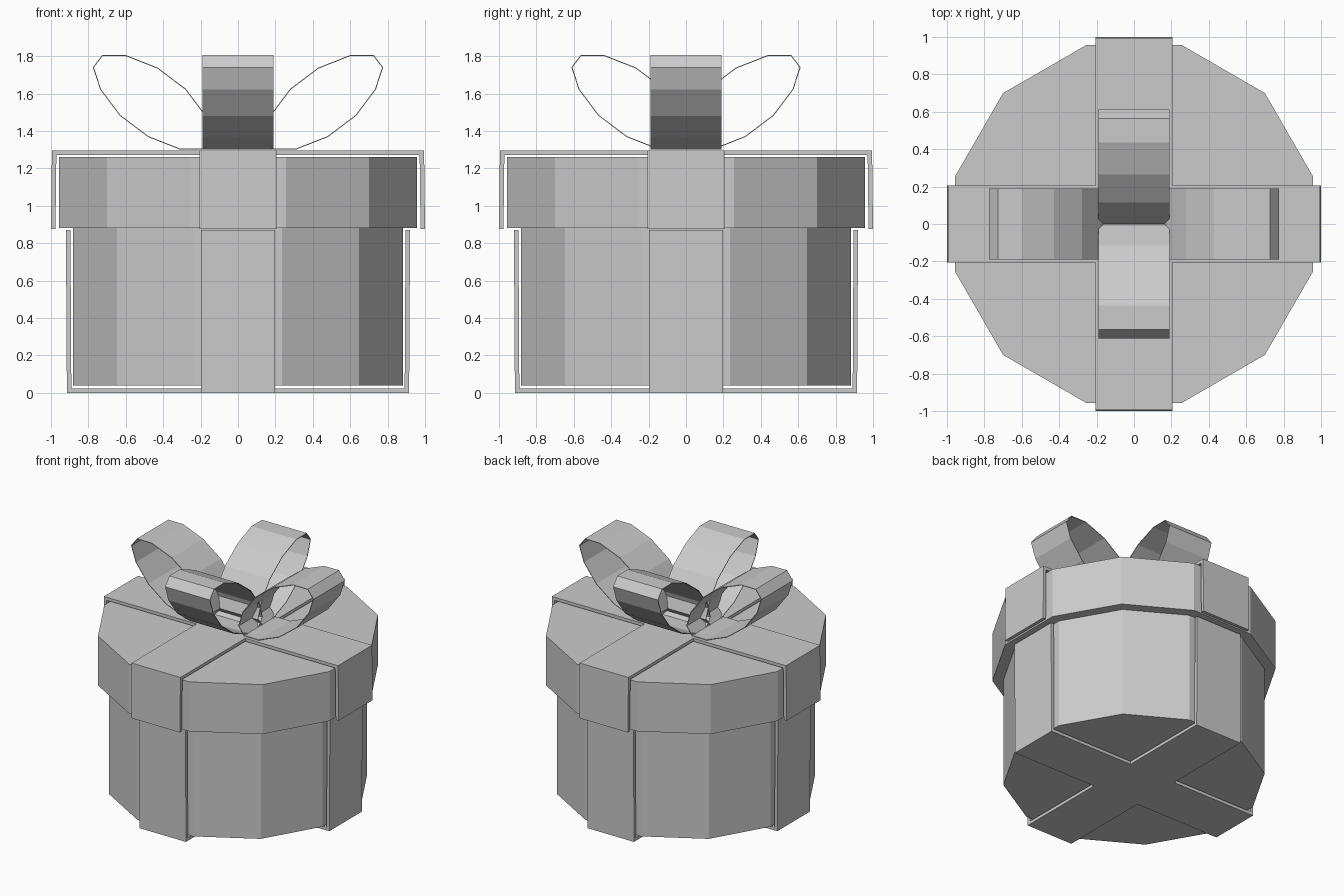
import bpy, bmesh
from math import radians, cos, sin
from mathutils import Matrix

if "Cube" in bpy.data.objects:
    bpy.data.objects.remove(bpy.data.objects["Cube"])


def to_object(name, bm):
    mesh = bpy.data.meshes.new(name)
    bm.to_mesh(mesh)
    bm.free()
    obj = bpy.data.objects.new(name, mesh)
    bpy.context.collection.objects.link(obj)
    return obj


def solidify(obj, thickness):
    mod = obj.modifiers.new("thickness", 'SOLIDIFY')
    mod.thickness = thickness
    mod.offset = 0
    mod.use_even_offset = True


def prism(name, apothem, z0, z1):
    # twelve-sided drum with flats facing the axes
    bpy.ops.mesh.primitive_cylinder_add(
        vertices=12, radius=apothem / cos(radians(15)), depth=z1 - z0,
        location=(0, 0, (z0 + z1) / 2), rotation=(0, 0, radians(15)))
    bpy.context.object.name = name


def ribbon_cross(name, w, flat_r, flat_z, end_r, end_z, thickness):
    # centre square plus four arms, each folded over the rim
    bm = bmesh.new()
    path = [(w, flat_z), (flat_r, flat_z), (end_r, end_z)]
    bm.faces.new([bm.verts.new(p) for p in
                  [(-w, -w, flat_z), (w, -w, flat_z), (w, w, flat_z), (-w, w, flat_z)]])
    for k in range(4):
        rot = Matrix.Rotation(radians(90 * k), 4, 'Z')
        for (r0, z0), (r1, z1) in zip(path, path[1:]):
            quad = [(r0, -w, z0), (r1, -w, z1), (r1, w, z1), (r0, w, z0)]
            verts = [bm.verts.new(p) for p in quad]
            bm.faces.new(verts)
            bmesh.ops.transform(bm, matrix=rot, verts=verts)
    bmesh.ops.remove_doubles(bm, verts=bm.verts, dist=0.001)
    bmesh.ops.recalc_face_normals(bm, faces=bm.faces)
    solidify(to_object(name, bm), thickness)


# half of the leaning oval; the rest is its point reflection
HALF = [(-0.145, -0.25), (0.025, -0.183), (0.175, -0.07),
        (0.28, 0.07), (0.318, 0.187), (0.27, 0.25)]
OVAL = HALF + [(-x, -z) for x, z in HALF]


def bow_loop(name, centre, angle, w=0.19):
    bm = bmesh.new()
    rings = [[bm.verts.new((centre + x, y, 1.553 + z)) for x, z in OVAL] for y in (-w, w)]
    for i in range(12):
        j = (i + 1) % 12
        bm.faces.new((rings[0][i], rings[0][j], rings[1][j], rings[1][i]))
    bmesh.ops.recalc_face_normals(bm, faces=bm.faces)
    bmesh.ops.rotate(bm, verts=bm.verts, cent=(0, 0, 0),
                     matrix=Matrix.Rotation(radians(angle), 3, 'Z'))
    solidify(to_object(name, bm), 0.005)


# box and lid
prism("box_body", 0.882, 0.04, 0.88)
prism("box_lid", 0.956, 0.88, 1.26)

# ribbons around box and lid
ribbon_cross("body_ribbon", 0.198, 0.903, 0.012, 0.908, 0.87, 0.024)
ribbon_cross("lid_ribbon", 0.207, 0.983, 1.284, 0.988, 0.875, 0.024)

# bow: wide side loops, closer front and back loops
for label, centre, angle in (("right", 0.455, 0), ("back", 0.292, 90),
                             ("left", 0.455, 180), ("front", 0.292, 270)):
    bow_loop("bow_loop_" + label, centre, angle)
